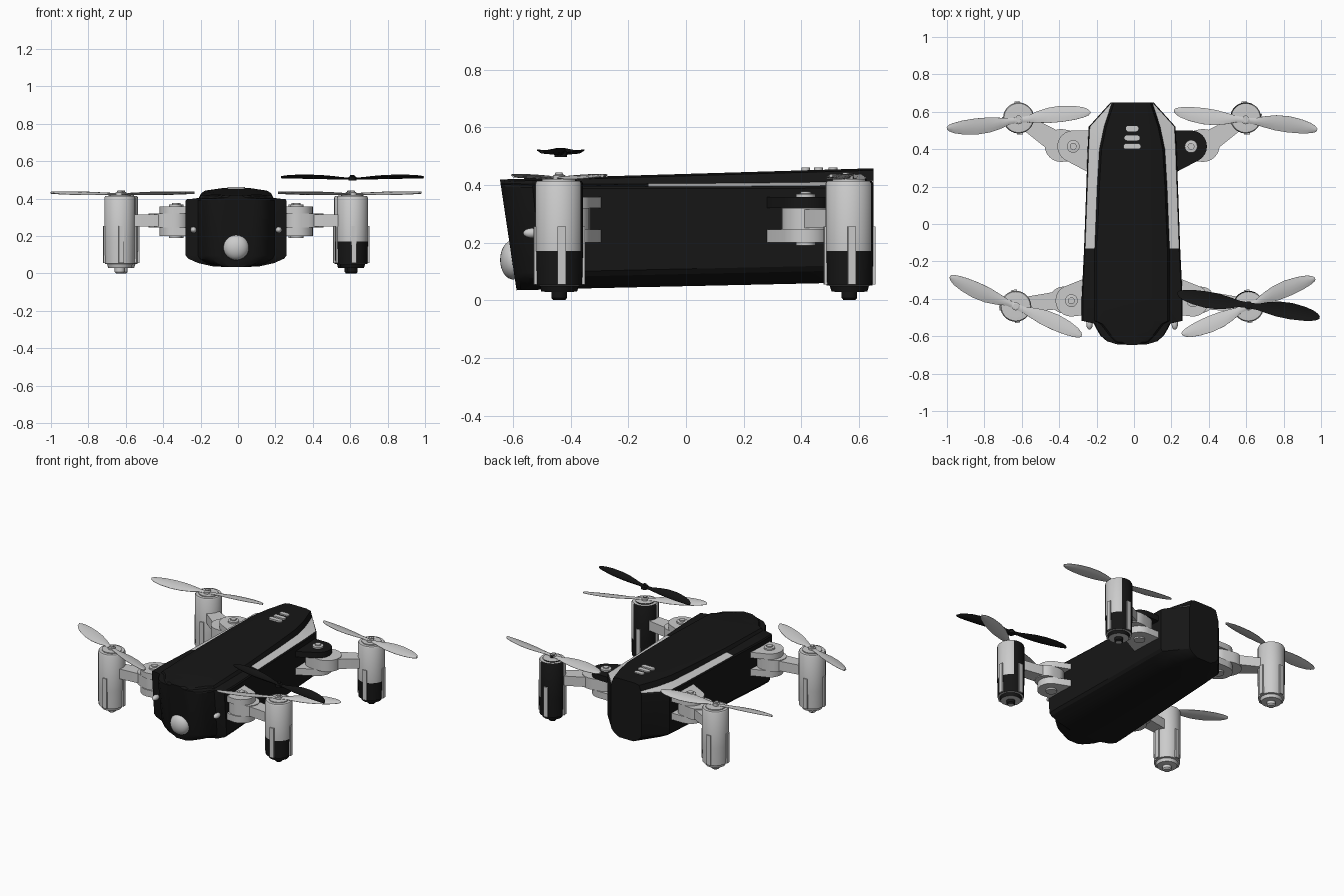
import bpy, bmesh, math
from mathutils import Vector, Matrix

if "Cube" in bpy.data.objects:
    bpy.data.objects.remove(bpy.data.objects["Cube"])

CX = -0.01  # symmetry plane of the airframe


def colour(name, c):
    m = bpy.data.materials.new(name)
    m.diffuse_color = (*c, 1)
    m.use_nodes = True
    m.node_tree.nodes["Principled BSDF"].inputs["Base Color"].default_value = m.diffuse_color
    return m


BLACK = colour("black_plastic", (0.008, 0.008, 0.008))
GREY = colour("grey_plastic", (0.6, 0.6, 0.6))


def finish(bm, name, mat=None, angle=35):
    bmesh.ops.recalc_face_normals(bm, faces=bm.faces)
    me = bpy.data.meshes.new(name)
    bm.to_mesh(me)
    bm.free()
    ob = bpy.data.objects.new(name, me)
    bpy.context.collection.objects.link(ob)
    if mat:
        me.materials.append(mat)
    bpy.ops.object.select_all(action='DESELECT')
    bpy.context.view_layer.objects.active = ob
    ob.select_set(True)
    bpy.ops.object.shade_smooth_by_angle(angle=math.radians(angle))
    return ob


def hull_prism(name, circles, z0, z1, mat=None):
    """Flat plate wrapped around a few circles (x, y, r)."""
    bm = bmesh.new()
    for x, y, r in circles:
        for i in range(24):
            a = math.tau * i / 24
            for z in (z0, z1):
                bm.verts.new((x + r * math.cos(a), y + r * math.sin(a), z))
    out = bmesh.ops.convex_hull(bm, input=bm.verts)
    inner = {g for g in out["geom_interior"] + out["geom_unused"] if isinstance(g, bmesh.types.BMVert)}
    bmesh.ops.delete(bm, geom=list(inner), context='VERTS')
    bmesh.ops.dissolve_limit(bm, angle_limit=0.02, verts=bm.verts, edges=bm.edges)
    return finish(bm, name, mat)


def lathe(name, x, y, profile, mat=None, n=28):
    bm = bmesh.new()
    rings = [[bm.verts.new((x + r * math.cos(math.tau * i / n), y + r * math.sin(math.tau * i / n), z))
              for i in range(n)] for r, z in profile]
    for a, b in zip(rings, rings[1:]):
        for i in range(n):
            bm.faces.new((a[i], a[(i + 1) % n], b[(i + 1) % n], b[i]))
    bm.faces.new(rings[0])
    bm.faces.new(rings[-1])
    return finish(bm, name, mat)


def propeller(name, x, y, z, ang, mat=None, twist=10, dish=0.0):
    """Two twisted, rounded blades around a small hub."""
    bm = bmesh.new()
    stations = [(0.0, .03, 0), (.05, .034, 0), (.1, .06, .004), (.16, .082, .006), (.23, .088, .006),
                (.3, .076, .003), (.35, .055, 0), (.375, .034, -.003), (.386, .012, -.005)]
    for side in (0, math.pi):
        rot = Matrix.Translation((x, y, z)) @ Matrix.Rotation(math.radians(ang) + side, 4, 'Z')
        rows = []
        for r, c, off in stations:
            t = math.radians(twist) * min(1, r / .1)
            row = []
            for top in (1, -1):
                for k in range(5):
                    u = (k - 2) / 2 * top
                    v, w = u * c / 2, .005 * top * (1 - u * u) + .001 * top + dish * u * u * c
                    row.append(bm.verts.new(rot @ Vector((r, off + v * math.cos(t) - w * math.sin(t),
                                                          v * math.sin(t) + w * math.cos(t) + .02 * r))))
            rows.append(row)
        for a, b in zip(rows, rows[1:]):
            for k in range(10):
                bm.faces.new((a[k], a[(k + 1) % 10], b[(k + 1) % 10], b[k]))
        bm.faces.new(rows[-1])
    finish(bm, name, mat)
    lathe(name + "_hub", x, y, [(.022, z - .01), (.022, z + .009), (.012, z + .013), (.012, z + .02)], mat, 16)


# Body shell: lofted cross-sections (y, half width, canopy half width, shoulder drop)
sections = [(-.645, .085, .05, .012), (-.63, .135, .09, .014), (-.6, .17, .12, .016), (-.56, .193, .15, .018),
            (-.535, .205, .17, .02), (-.52, .27, .2, .022), (-.4, .27, .2, .026), (-.13, .257, .2, .035),
            (.2, .245, .187, .045), (.4, .238, .175, .05), (.52, .232, .15, .052), (.65, .115, .108, .052)]
bm = bmesh.new()
rings = []
for y, w, tw, d in sections:
    zt = .415 + (y + .645) * .03
    zb = .036 + (y + .58) * .022
    lean = max(0, min(1, (-.45 - y) / .12))
    half = [(w * .45, zb), (w * .75, zb + .018), (w * .95, zb + .042), (w, zb + .06),
            (w, zt - d - .008), (w - .006, zt - d), (tw, zt - d * .75), (tw - .012, zt - .003), (tw * .6, zt + .004)]
    pts = half + [(-px, pz) for px, pz in reversed(half)]
    rings.append([bm.verts.new((CX + px, y + lean * (zt - pz) * .15, pz)) for px, pz in pts])
n = len(rings[0])
for s, (a, b) in enumerate(zip(rings, rings[1:])):
    for i in range(n):
        f = bm.faces.new((a[i], a[(i + 1) % n], b[(i + 1) % n], b[i]))
        # grey shoulder stripes along the rear half
        if s >= 7 and i in (5, n - 7):
            f.material_index = 1
bm.faces.new(rings[0])
bm.faces.new(rings[-1])
body = finish(bm, "body_shell", BLACK, 25)
body.data.materials.append(GREY)

# Camera lens and front studs
for name, x, y, z, r, depth in (("camera_lens", CX, -.6, .14, .068, .045),
                                ("stud_left", CX - .228, -.535, .233, .017, .03),
                                ("stud_right", CX + .228, -.535, .233, .017, .03)):
    bm = bmesh.new()
    bmesh.ops.create_uvsphere(bm, u_segments=28, v_segments=16, radius=1,
                              matrix=Matrix.Translation((x, y, z)) @ Matrix.Diagonal((r, depth, r, 1)))
    finish(bm, name, None, 60)

# Indicator pills on the rear deck
for y, hw in ((.415, .047), (.46, .043), (.51, .034)):
    hull_prism("indicator_pill", [(CX - hw + .015, y, .015), (CX + hw - .015, y, .015)], .44, .461)

# Arms, motors and propellers for each corner
corners = {
    "rear": dict(motor=(.607, .567), pin=(.315, .415), roots=(.27, .49), elbow=(.38, .42, .088), tip=(.56, .54, .035)),
    "front": dict(motor=(.622, -.44), pin=(.325, -.41), roots=(-.28, -.47), elbow=(.37, -.405, .07), tip=(.57, -.425, .035)),
}
for end, c in corners.items():
    for side, sx in (("left", -1), ("right", 1)):
        tag = f"{end}_{side}_"
        px, py = CX + sx * c["pin"][0], c["pin"][1]
        roots = [(CX + sx * .2, ry, .01) for ry in c["roots"]]
        # hinge bracket: two plates and a pin
        hull_prism(tag + "bracket_lower", [(px, py, .085)] + roots, .2, .245)
        hull_prism(tag + "bracket_upper", [(px, py, .085)] + roots, .32, .358,
                   BLACK if tag == "rear_right_" else None)
        lathe(tag + "hinge_pin", px, py, [(.034, .19), (.034, .368), (.018, .37), (.018, .378)], None, 20)
        # folding arm
        ex, ey, er = c["elbow"]
        tx, ty, tr = c["tip"]
        mx, my = CX + sx * c["motor"][0], c["motor"][1]
        hull_prism(tag + "arm_elbow", [(px, py, .078), (CX + sx * ex, ey, er)], .245, .32)
        hull_prism(tag + "arm_link", [(CX + sx * ex, ey, er * .7), (CX + sx * tx, ty, tr), (mx, my, .035)], .25, .315)
        # motor pod
        pod = lathe(tag + "motor_pod", mx, my, [
            (.02, 0), (.027, .008), (.027, .028), (.062, .03), (.068, .05), (.08, .052), (.083, .17),
            (.083, .405), (.078, .413), (.06, .414), (.06, .42), (.014, .421), (.014, .44)])
        pod.data.materials.append(GREY)
        pod.data.materials.append(BLACK)
        if sx > 0:  # dark lower and inner-rear casing on the right-hand pods
            for f in pod.data.polygons:
                v = f.center
                if v.z < .17 and f.normal.z > -.9 or (f.normal.y - .6 * f.normal.x) > .6:
                    f.material_index = 1
        # vertical casing ribs
        bm = bmesh.new()
        for k in range(4):
            m = (Matrix.Translation((mx, my, .155)) @ Matrix.Rotation(math.tau * k / 4 + .1, 4, 'Z')
                 @ Matrix.Translation((.078, 0, 0)) @ Matrix.Diagonal((.022, .028, .2, 1)))
            bmesh.ops.create_cube(bm, size=1, matrix=m)
        finish(bm, tag + "motor_ribs")
        ang = {"rear": -7, "front": 23.5}[end] * sx
        propeller(tag + "propeller", mx, my - (.012 if end == "rear" else 0), .424, ang, None, 11 * sx)

# Spare dark propeller floating above the front right motor
propeller("raised_propeller", .612, -.435, .507, -9, BLACK, 4, .15)
